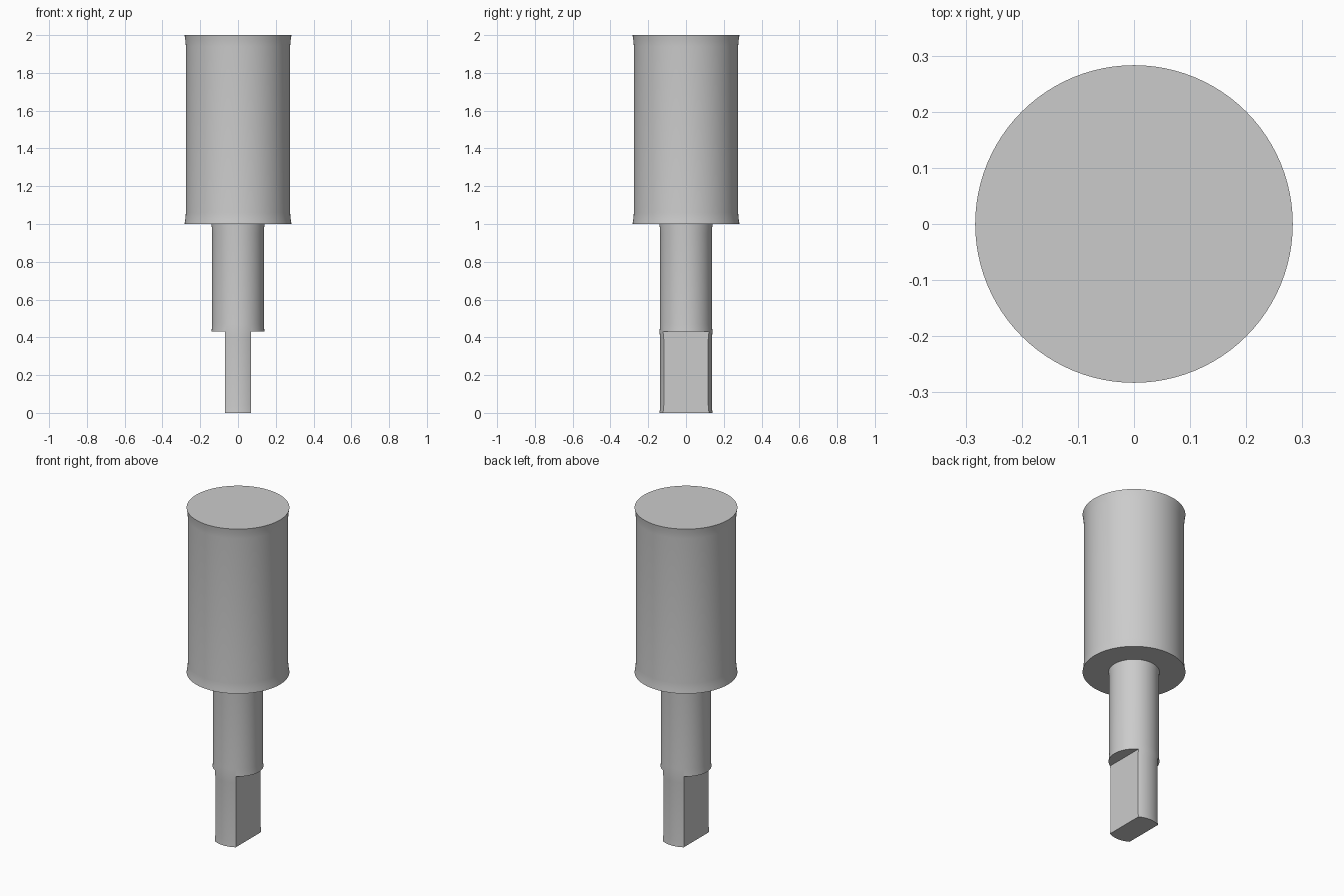
import bpy, bmesh, math

if "Cube" in bpy.data.objects:
    bpy.data.objects.remove(bpy.data.objects["Cube"], do_unlink=True)

# Single plain grey material
GREY = (0.6, 0.6, 0.6, 1.0)
grey = bpy.data.materials.new("plain grey")
grey.use_nodes = True
grey.diffuse_color = GREY
grey.node_tree.nodes["Principled BSDF"].inputs["Base Color"].default_value = GREY

SEGMENTS = 96


def lathe(name, profile):
    """Closed round part from (radius, height) points, bottom to top."""
    bm = bmesh.new()
    rings = []
    for r, z in profile:
        rings.append([bm.verts.new((r * math.cos(2 * math.pi * i / SEGMENTS),
                                    r * math.sin(2 * math.pi * i / SEGMENTS), z))
                      for i in range(SEGMENTS)])
    for low, high in zip(rings, rings[1:]):
        for i in range(SEGMENTS):
            j = (i + 1) % SEGMENTS
            bm.faces.new((low[i], low[j], high[j], high[i]))
    bm.faces.new(rings[0][::-1])
    bm.faces.new(rings[-1])
    mesh = bpy.data.meshes.new(name)
    bm.to_mesh(mesh)
    bm.free()
    obj = bpy.data.objects.new(name, mesh)
    mesh.materials.append(grey)
    bpy.context.collection.objects.link(obj)
    return obj


def activate(obj):
    bpy.ops.object.select_all(action='DESELECT')
    obj.select_set(True)
    bpy.context.view_layer.objects.active = obj


# Wide upper cylinder, slightly flared at both rims
body = lathe("upper_cylinder", [(0.283, 1.0), (0.279, 1.025), (0.276, 1.06),
                                (0.276, 1.94), (0.279, 1.975), (0.283, 2.0)])

# Narrow shaft down to the ground
shaft = lathe("shaft", [(0.14, 0.0), (0.137, 0.04), (0.137, 0.39), (0.14, 0.43),
                        (0.137, 0.47), (0.137, 0.95), (0.14, 1.0), (0.14, 1.02)])

# Two flats cut into the shaft's lower end
for side in (-1, 1):
    bpy.ops.mesh.primitive_cube_add(size=1, location=(side * 0.22, 0, 0.18))
    cutter = bpy.context.object
    cutter.name = "flat_cutter"
    cutter.scale = (0.3, 0.6, 0.5)
    cutter.hide_render = True
    cutter.data.materials.append(grey)
    activate(shaft)
    cut = shaft.modifiers.new("flat", 'BOOLEAN')
    cut.operation = 'DIFFERENCE'
    cut.solver = 'EXACT'
    cut.object = cutter
    bpy.ops.object.modifier_apply(modifier=cut.name)
    bpy.data.objects.remove(cutter, do_unlink=True)

# Smooth round walls, crisp rims and flats
for part in (body, shaft):
    activate(part)
    bpy.ops.object.shade_smooth_by_angle(angle=math.radians(30))
